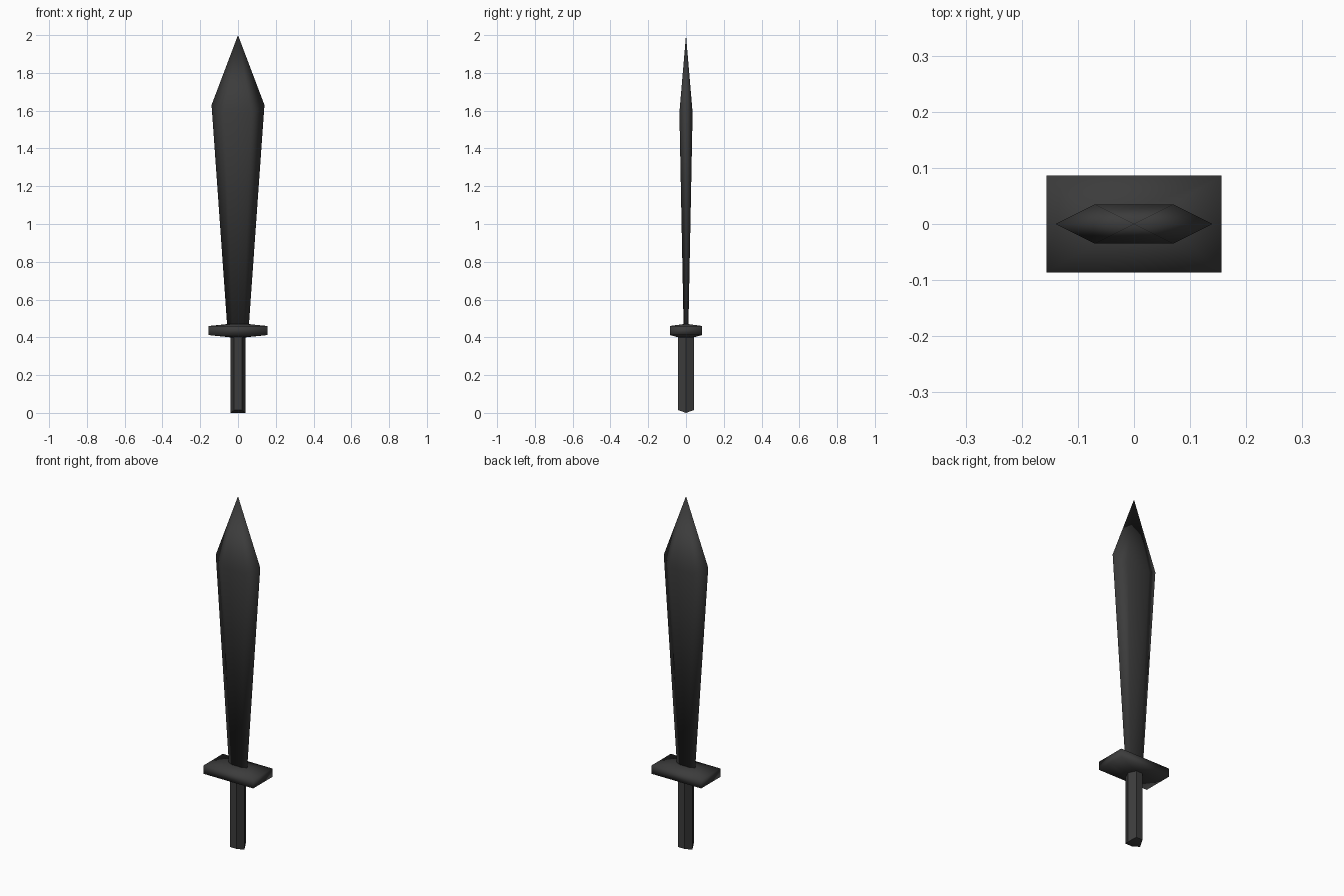
import bpy, bmesh, math

cube = bpy.data.objects.get("Cube")
if cube:
    bpy.data.objects.remove(cube, do_unlink=True)

# Single dark metal colour
metal = bpy.data.materials.new("dark metal")
metal.use_nodes = True
colour = (0.045, 0.045, 0.045, 1)
metal.diffuse_color = colour
metal.node_tree.nodes["Principled BSDF"].inputs["Base Color"].default_value = colour


def six_sided_part(name, rings, tip=None, smooth_angle=180):
    """Loft six-point rings: (edge x, edge z, flat x, flat y, flat z)."""
    bm = bmesh.new()
    loops = []
    for ex, ez, fx, fy, fz in rings:
        points = [(ex, 0, ez), (fx, fy, fz), (-fx, fy, fz),
                  (-ex, 0, ez), (-fx, -fy, fz), (fx, -fy, fz)]
        loops.append([bm.verts.new(p) for p in points])
    for low, high in zip(loops, loops[1:]):
        for i in range(6):
            j = (i + 1) % 6
            bm.faces.new((low[i], low[j], high[j], high[i]))
    # Two-piece end caps, or a point at the top
    ends = [loops[0]] if tip else [loops[0], loops[-1]]
    for r in ends:
        bm.faces.new((r[0], r[1], r[2], r[3]))
        bm.faces.new((r[3], r[4], r[5], r[0]))
    if tip:
        t = bm.verts.new(tip)
        for i in range(6):
            bm.faces.new((loops[-1][i], loops[-1][(i + 1) % 6], t))
    bmesh.ops.recalc_face_normals(bm, faces=bm.faces)
    mesh = bpy.data.meshes.new(name)
    bm.to_mesh(mesh)
    bm.free()
    mesh.materials.append(metal)
    obj = bpy.data.objects.new(name, mesh)
    bpy.context.collection.objects.link(obj)
    bpy.ops.object.select_all(action='DESELECT')
    obj.select_set(True)
    bpy.context.view_layer.objects.active = obj
    if smooth_angle >= 180:
        bpy.ops.object.shade_smooth()
    else:
        bpy.ops.object.shade_smooth_by_angle(angle=math.radians(smooth_angle))
    return obj


# Blade widening upward, then tapering to a point
six_sided_part("blade", [(0.058, 0.47, 0.03, 0.013, 0.47),
                         (0.14, 1.63, 0.07, 0.035, 1.59)], tip=(0, 0, 2))

# Rectangular guard sloping in to the blade above and the grip below
six_sided_part("guard", [(0.04, 0.40, 0.02, 0.04, 0.40),
                         (0.156, 0.412, 0.156, 0.086, 0.412),
                         (0.156, 0.46, 0.156, 0.086, 0.46),
                         (0.058, 0.47, 0.03, 0.013, 0.47)])

# Six-sided grip with a shallow ridge at the bottom
six_sided_part("grip", [(0.04, 0.0, 0.02, 0.042, 0.015),
                        (0.04, 0.405, 0.02, 0.042, 0.405)], smooth_angle=45)
